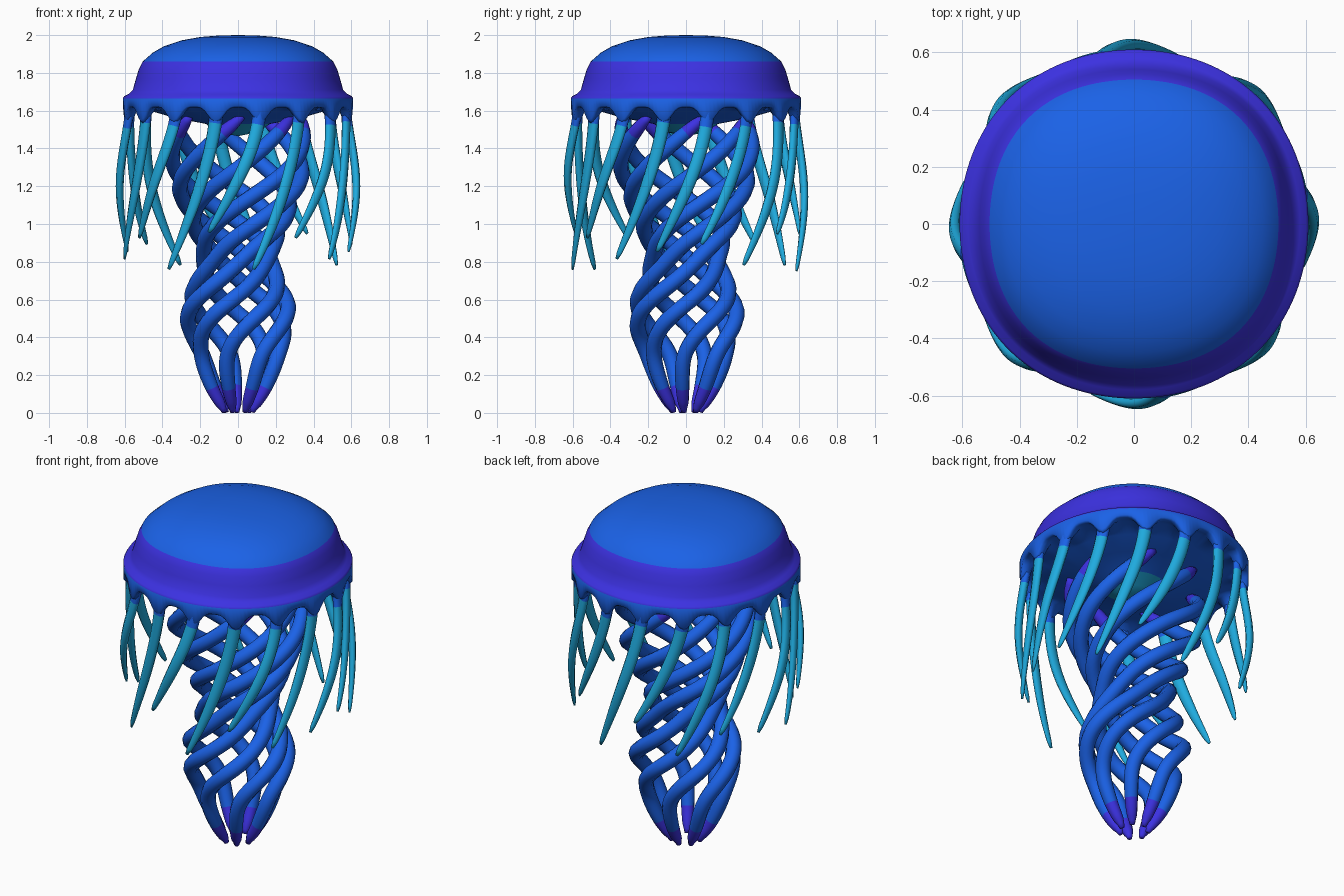
import bpy, bmesh, math
from mathutils import Vector

cube = bpy.data.objects.get("Cube")
if cube:
    bpy.data.objects.remove(cube)


def material(name, rgb):
    m = bpy.data.materials.new(name)
    m.use_nodes = True
    m.diffuse_color = (*rgb, 1)
    m.node_tree.nodes["Principled BSDF"].inputs["Base Color"].default_value = (*rgb, 1)
    return m


BLUE, VIOLET, CYAN = 0, 1, 2
MATERIALS = [material("ocean blue", (0.011, 0.125, 0.82)),
             material("violet", (0.045, 0.031, 0.76)),
             material("cyan", (0.014, 0.41, 0.74))]


def finish(bm, name):
    bmesh.ops.recalc_face_normals(bm, faces=bm.faces)
    for f in bm.faces:
        f.smooth = True
    mesh = bpy.data.meshes.new(name)
    bm.to_mesh(mesh)
    bm.free()
    for m in MATERIALS:
        mesh.materials.append(m)
    obj = bpy.data.objects.new(name, mesh)
    bpy.context.collection.objects.link(obj)
    return obj


def polar(r, a, z):
    return Vector((r * math.cos(a), r * math.sin(a), z))


def sample(keys, x):
    """Read a smooth curve through (x, value) keys."""
    x = min(max(x, keys[0][0]), keys[-1][0])
    i = next(k for k in range(len(keys) - 1) if x <= keys[k + 1][0])

    def slope(k):
        (xa, va), (xb, vb) = keys[max(k - 1, 0)], keys[min(k + 1, len(keys) - 1)]
        return (vb - va) / (xb - xa)
    (x0, v0), (x1, v1) = keys[i], keys[i + 1]
    h = x1 - x0
    t = (x - x0) / h
    s = t * t * (3 - 2 * t)
    return (v0 + (v1 - v0) * s + h * slope(i) * t * (1 - t) ** 2
            - h * slope(i + 1) * t * t * (1 - t))


def bridge(bm, rings, colour):
    """Join closed rings; colour is a function of the band number."""
    n = len(rings[0])
    for k, (a, b) in enumerate(zip(rings, rings[1:])):
        for i in range(n):
            j = (i + 1) % n
            bm.faces.new((a[i], a[j], b[j], b[i])).material_index = colour(k)


def tube(name, path, radii, colour, sides=10, flat=1.0):
    """Sweep an ellipse along a path; flat squeezes it towards the axis."""
    bm = bmesh.new()
    rings = []
    for i, p in enumerate(path):
        tangent = (path[min(i + 1, len(path) - 1)] - path[max(i - 1, 0)]).normalized()
        out = Vector((p.x, p.y, 0))
        out = (out - tangent * out.dot(tangent)).normalized()
        side = tangent.cross(out)
        rings.append([bm.verts.new(p + radii[i] * (out * flat * math.cos(a) + side * math.sin(a)))
                      for a in (math.tau * s / sides for s in range(sides))])
    bridge(bm, rings, colour)
    for ring, k in ((rings[0], 0), (rings[-1], len(path) - 2)):
        bm.faces.new(ring).material_index = colour(k)
    return finish(bm, name)


# Bell, lip and scalloped hem, with a bulging underside
N_TENTACLES = 16
SEGMENTS = N_TENTACLES * 12
STEP = math.tau / N_TENTACLES


def scallop(a):
    """1 at each tentacle root, falling to 0 in the arches between."""
    return abs(math.cos((a - STEP / 2) * N_TENTACLES / 2)) ** 4


# radius, height, hem drop, colour of the band below
PROFILE = [(0.10, 1.998, 0, BLUE), (0.20, 1.99, 0, BLUE), (0.30, 1.972, 0, BLUE),
           (0.39, 1.942, 0, BLUE), (0.45, 1.908, 0, BLUE), (0.505, 1.86, 0, VIOLET),
           (0.525, 1.82, 0, VIOLET), (0.54, 1.77, 0, VIOLET), (0.557, 1.71, 0, VIOLET),
           (0.58, 1.688, 0, VIOLET), (0.603, 1.676, 0, VIOLET), (0.61, 1.665, 0, BLUE),
           (0.61, 1.625, 0.9, BLUE), (0.597, 1.617, 1, BLUE), (0.568, 1.622, 0.9, BLUE),
           (0.54, 1.625, 0.1, BLUE), (0.45, 1.595, 0, BLUE), (0.33, 1.56, 0, BLUE),
           (0.17, 1.53, 0, CYAN), (0.10, 1.485, 0, CYAN)]
bm = bmesh.new()
rings = []
for r, z, drop, _ in PROFILE:
    square = 0.018 if z > 1.7 else 0.009
    rings.append([bm.verts.new(polar(r * (1 + square * (1 - math.cos(4 * a))), a,
                                     z - 0.085 * drop * scallop(a)))
                  for a in (math.tau * i / SEGMENTS for i in range(SEGMENTS))])
bridge(bm, rings, lambda k: PROFILE[k][3])
for ring, z, c in ((rings[0], 2.0, BLUE), (rings[-1], 1.465, CYAN)):
    pole = bm.verts.new((0, 0, z))
    for i in range(SEGMENTS):
        bm.faces.new((ring[i], ring[(i + 1) % SEGMENTS], pole)).material_index = c
finish(bm, "bell")

# Flattened outer tentacles sweeping clockwise, their lengths rippling round the hem
N_ARMS = 7
TOP = 1.605
BULGING = [(0, 0.584), (0.5, 0.626), (1, 0.605)]
STRAIGHT = [(0, 0.584), (0.5, 0.592), (1, 0.606)]
THICKNESS = [(0, 0.04), (0.12, 0.036), (0.6, 0.031), (0.95, 0.017), (1, 0.009)]
steps = [k / 24 for k in range(25)]
for i in range(N_TENTACLES):
    start = STEP * (i + 0.5)
    end_z = 0.855 - 0.102 * math.cos(N_ARMS * STEP * (i - 4))
    reach = STRAIGHT if i % 2 else BULGING
    path = [polar(sample(reach, t), start - math.radians(26) * t ** 1.5,
                  TOP + (end_z - TOP) * t) for t in steps]
    edge = round((TOP - 1.525) / (TOP - end_z) * 24)
    tube(f"outer_tentacle_{i + 1}", path, [sample(THICKNESS, t) for t in steps],
         lambda k: BLUE if k < edge else CYAN, 8, 0.65)

# Thick inner arms, twisting around each other with a waist and a gathered end
ARM_RADIUS = [(0.01, 0.075), (0.14, 0.148), (0.3, 0.21), (0.54, 0.268), (0.82, 0.18),
              (1.05, 0.26), (1.28, 0.342), (1.57, 0.345)]
TWIST_RATE = [(0.1, 10), (0.25, 30), (0.4, 170), (0.55, 255), (0.8, 330), (0.95, 355),
              (1.15, 275), (1.4, 200), (1.57, 200)]
ARM_THICKNESS = [(0.01, 0.014), (0.06, 0.03), (0.25, 0.041), (1.4, 0.041),
                 (1.52, 0.034), (1.57, 0.018)]
COUNT = 72
heights = [1.57 + (0.004 - 1.57) * k / COUNT for k in range(COUNT + 1)]
for i in range(N_ARMS):
    angle = math.radians(17) + math.tau * i / N_ARMS
    path = []
    for z in heights:
        path.append(polar(sample(ARM_RADIUS, z), angle, z))
        angle -= math.radians(sample(TWIST_RATE, z)) * (heights[0] - heights[1])
    tube(f"inner_arm_{i + 1}", path, [sample(ARM_THICKNESS, z) for z in heights],
         lambda k: VIOLET if heights[k] > 1.495 or heights[k] < 0.145 else BLUE)
